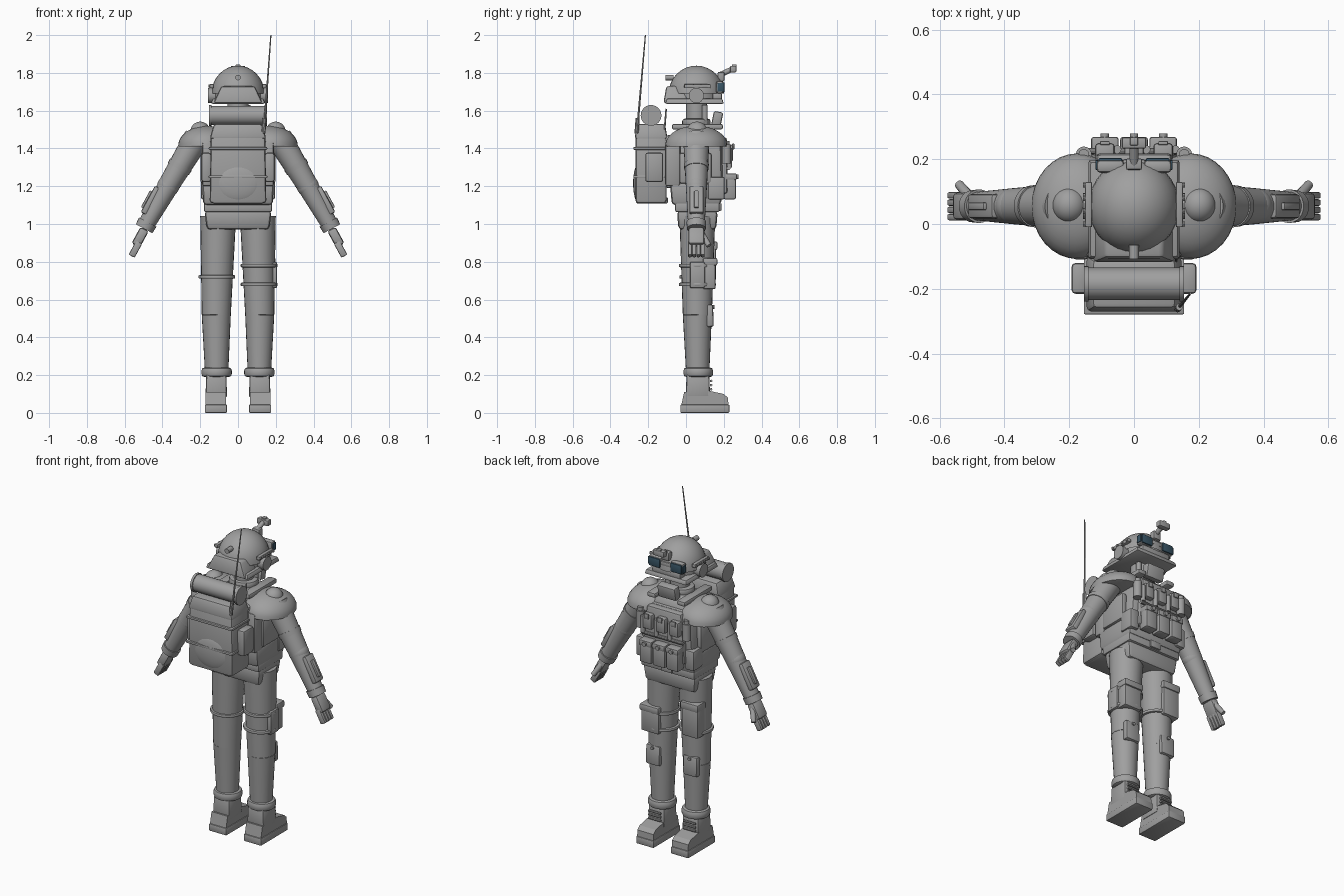
import bpy, bmesh, math
from mathutils import Vector, Matrix

cube = bpy.data.objects.get("Cube")
if cube:
    bpy.data.objects.remove(cube, do_unlink=True)


def material(name, rgb):
    m = bpy.data.materials.new(name)
    m.use_nodes = True
    m.diffuse_color = (*rgb, 1)
    m.node_tree.nodes["Principled BSDF"].inputs["Base Color"].default_value = (*rgb, 1)
    return m


GREY = material("suit grey", (0.35, 0.35, 0.35))
TEAL = material("lens teal", (0.04, 0.09, 0.13))


def finish(bm, name, mat, smooth=True):
    bmesh.ops.recalc_face_normals(bm, faces=bm.faces)
    me = bpy.data.meshes.new(name)
    bm.to_mesh(me)
    bm.free()
    ob = bpy.data.objects.new(name, me)
    bpy.context.collection.objects.link(ob)
    me.materials.append(mat)
    if smooth:
        bpy.ops.object.select_all(action='DESELECT')
        ob.select_set(True)
        bpy.context.view_layer.objects.active = ob
        bpy.ops.object.shade_smooth_by_angle(angle=math.radians(35))
    return ob


def box(name, c, size, bevel=0.008, ry=0, rx=0, top=(1, 1), mat=GREY):
    """Bevelled block; top scales its upper face."""
    bm = bmesh.new()
    bmesh.ops.create_cube(bm, size=1)
    for v in bm.verts:
        k = top if v.co.z > 0 else (1, 1)
        v.co = Vector((v.co.x * size[0] * k[0], v.co.y * size[1] * k[1], v.co.z * size[2]))
    if bevel:
        bmesh.ops.bevel(bm, geom=bm.edges[:], offset=bevel, segments=2, affect='EDGES', profile=0.5)
    m = Matrix.Translation(c) @ Matrix.Rotation(ry, 4, 'Y') @ Matrix.Rotation(rx, 4, 'X')
    bm.transform(m)
    return finish(bm, name, mat)


def rod(name, a, b, r1, r2=None, sides=24, mat=GREY):
    """Cone or cylinder from point a to point b."""
    a, b = Vector(a), Vector(b)
    bm = bmesh.new()
    bmesh.ops.create_cone(bm, cap_ends=True, segments=sides, radius1=r1,
                          radius2=r1 if r2 is None else r2, depth=(b - a).length)
    q = (b - a).to_track_quat('Z', 'Y').to_matrix().to_4x4()
    bm.transform(Matrix.Translation((a + b) / 2) @ q)
    return finish(bm, name, mat)


def ball(name, c, r, ry=0, half=False):
    """Ellipsoid, or its upper half as a closed dome."""
    bm = bmesh.new()
    bmesh.ops.create_uvsphere(bm, u_segments=32, v_segments=16, radius=1)
    if half:
        cut = bmesh.ops.bisect_plane(bm, geom=bm.verts[:] + bm.edges[:] + bm.faces[:],
                                     plane_co=(0, 0, 0), plane_no=(0, 0, 1), clear_inner=True)
        edges = [e for e in cut["geom_cut"] if isinstance(e, bmesh.types.BMEdge)]
        bmesh.ops.holes_fill(bm, edges=edges)
    bm.transform(Matrix.Translation(c) @ Matrix.Rotation(ry, 4, 'Y') @ Matrix.Diagonal((*r, 1)))
    return finish(bm, name, GREY)


def ring(name, c, rx, ry, h):
    """Rounded band around a limb."""
    bm = bmesh.new()
    bmesh.ops.create_cone(bm, cap_ends=True, segments=32, radius1=1, radius2=1, depth=1)
    bm.transform(Matrix.Translation(c) @ Matrix.Diagonal((rx, ry, h, 1)))
    rims = [e for e in bm.edges if abs(e.verts[0].co.z - e.verts[1].co.z) < 1e-5]
    bmesh.ops.bevel(bm, geom=rims, offset=h * 0.3, segments=2, affect='EDGES', profile=0.5)
    return finish(bm, name, GREY)


def prism(name, pts, x, width):
    """Side outline in y and z, extruded across x."""
    bm = bmesh.new()
    f = bm.faces.new([bm.verts.new((x - width / 2, y, z)) for y, z in pts])
    ext = bmesh.ops.extrude_face_region(bm, geom=[f])
    bmesh.ops.translate(bm, vec=(width, 0, 0),
                        verts=[v for v in ext["geom"] if isinstance(v, bmesh.types.BMVert)])
    return finish(bm, name, GREY, smooth=False)


# Legs, boots, shoulders and arms
for s, side in ((1, "left"), (-1, "right")):
    def n(part):
        return side + "_" + part
    rod(n("thigh"), (s * .115, .06, .52), (s * .105, .06, 1.04), .077, .095)
    rod(n("shin"), (s * .113, .062, .2), (s * .115, .06, .52), .061, .077)
    ring(n("boot_cuff"), (s * .113, .065, .215), .08, .078, .05)
    box(n("boot_shaft"), (s * .115, .063, .145), (.115, .13, .13), .012, top=(.92, .92))
    box(n("boot_sole"), (s * .117, .1, .022), (.118, .26, .044), .006)
    prism(n("boot_upper"), [(-.025, .04), (.225, .04), (.222, .08), (.2, .1), (.13, .115), (-.01, .11)],
          s * .117, .108)
    for z in (.125, .147, .169):
        rod(n("lace"), (s * .117 - .04, .133, z), (s * .117 + .04, .133, z), .007, sides=8)
    box(n("knee_pad"), (s * .125, .125, .515), (.095, .04, .12), .012, rx=.04)
    rod(n("knee_stud"), (s * .125, .12, .56), (s * .125, .151, .56), .01, sides=10)

    # Shoulder guard and arm
    ball(n("shoulder_guard"), (s * .175, .055, 1.42), (.142, .163, .1), s * .08, half=True)
    ring(n("shoulder_rim"), (s * .178, .055, 1.419), .138, .16, .02)
    ball(n("shoulder_cap"), (s * .2, .058, 1.49), (.052, .055, .052))
    arm_y = .055
    sh, el, wr = (s * .215, arm_y, 1.46), (s * .37, arm_y, 1.2), (s * .495, arm_y, .98)
    rod(n("upper_arm"), el, sh, .056, .07)
    ball(n("elbow"), el, (.058, .056, .062), -s * .5)
    rod(n("forearm"), wr, el, .043, .056)
    rod(n("arm_band"), (s * .302, arm_y, 1.315), (s * .316, arm_y, 1.291), .066, .064)
    rod(n("wrist_cuff"), (s * .478, arm_y, 1.01), (s * .497, arm_y, .975), .052, .05)
    tilt = -s * .5
    box(n("forearm_pad"), (s * .462, arm_y, 1.125), (.035, .075, .16), .01, ry=tilt)
    box(n("pad_bar"), (s * .482, arm_y, 1.13), (.018, .024, .1), .005, ry=tilt)
    box(n("palm"), (s * .518, arm_y, .93), (.05, .085, .1), .014, ry=tilt)
    for i in range(4):
        box(n("finger"), (s * .543, arm_y - .034 + i * .0225, .867), (.036, .021, .085), .007, ry=tilt)
    rod(n("thumb"), (s * .508, .085, .945), (s * .54, .122, .885), .017, .014, sides=12)

# Thigh pouches and their straps
for z in (.78, .68):
    ring("left_thigh_strap", (.112, .06, z), .098, .098, .018)
ring("right_thigh_strap", (-.112, .06, .72), .097, .095, .018)
box("left_thigh_pouch", (.135, .122, .735), (.12, .07, .16), .01)
box("left_pouch_flap", (.135, .128, .8), (.128, .075, .04), .008)
box("left_holster", (.19, .06, .73), (.035, .08, .14), .01)
box("right_thigh_pouch", (-.135, .122, .8), (.11, .075, .2), .01)
box("right_pouch_flap", (-.135, .126, .885), (.118, .08, .045), .008)

# Trunk
box("pelvis", (0, .06, 1.02), (.33, .2, .1), .02, top=(1.08, 1.08))
box("belt", (0, .06, 1.09), (.36, .235, .055), .01)
box("belt_buckle", (0, .18, 1.09), (.07, .015, .04), .004)
box("waist", (0, .055, 1.16), (.37, .26, .12), .02, top=(1.02, 1.08))
box("torso", (0, .055, 1.33), (.36, .28, .28), .03, top=(.85, .95))
box("chest_plate", (0, .19, 1.31), (.29, .06, .3), .015, top=(.8, .9))
box("back_plate", (0, -.08, 1.33), (.29, .06, .28), .015)
box("upper_chest", (0, .06, 1.48), (.3, .24, .09), .03, top=(.6, .7))
for s in (1, -1):
    box("flank_pouch", (s * .18, .05, 1.295), (.035, .17, .16), .01)
    box("rear_flank_pouch", (s * .165, -.07, 1.32), (.05, .08, .24), .012)
    box("shoulder_strap", (s * .1, .06, 1.515), (.055, .27, .03), .01)
    rod("flask", (s * .155, .215, 1.32), (s * .155, .215, 1.42), .024)
    rod("flask_cap", (s * .155, .215, 1.42), (s * .155, .215, 1.44), .016)
    box("side_vest_pouch", (s * .165, .16, 1.19), (.06, .09, .12), .01)

# Vest pouches in two rows
for x in (-.09, 0, .09):
    box("lower_pouch", (x, .232, 1.195), (.08, .065, .13), .01)
    box("lower_flap", (x, .234, 1.25), (.085, .07, .035), .008)
    rod("pouch_button", (x, .255, 1.25), (x, .279, 1.25), .013, sides=12)
    box("upper_pouch", (x, .222, 1.375), (.06, .055, .09), .01)
    rod("pouch_tube", (x + .038, .23, 1.3), (x + .038, .23, 1.4), .013, sides=12)
    box("pouch_tab", (x, .25, 1.41), (.03, .012, .03), .003)
rod("vest_bar", (-.14, .225, 1.295), (.14, .225, 1.295), .01, sides=10)
box("chin_unit", (0, .165, 1.555), (.12, .05, .08), .01, rx=-.2)

# Neck and head
ring("collar", (0, .055, 1.535), .085, .075, .045)
rod("neck", (0, .055, 1.5), (0, .055, 1.65), .055)
rod("breathing_tube", (.05, .1, 1.5), (.05, .1, 1.63), .015, sides=12)
rod("face", (0, .055, 1.64), (0, .055, 1.72), .125)
ball("helmet_dome", (0, .055, 1.69), (.14, .147, .148), half=True)
box("helmet_brim", (0, .045, 1.65), (.285, .31, .028), .008, top=(.95, .95))
box("neck_guard", (0, -.055, 1.685), (.26, .13, .09), .012, top=(.68, .75))
box("face_plate", (0, .165, 1.675), (.19, .05, .04), .008)
for s in (1, -1):
    rod("ear_cup", (s * .12, .055, 1.68), (s * .158, .055, 1.68), .04)
    box("helmet_rail", (s * .14, .06, 1.73), (.022, .14, .022), .005)
    for y in (0, .04, .08, .12):
        rod("rail_stud", (s * .14, y, 1.73), (s * .157, y, 1.73), .008, sides=8)
    box("goggle_frame", (s * .073, .178, 1.724), (.085, .04, .066), .012, ry=0)
    box("goggle_lens", (s * .073, .197, 1.724), (.074, .014, .054), .006, mat=TEAL)
    box("goggle_side_lens", (s * .115, .182, 1.724), (.008, .03, .045), .003, mat=TEAL)
box("goggle_bridge", (0, .19, 1.73), (.07, .02, .025), .006)
rod("rear_bolt", (0, -.065, 1.775), (0, -.108, 1.775), .015, sides=12)
box("mount_base", (0, .185, 1.78), (.05, .035, .05), .006)
rod("mount_arm", (0, .18, 1.79), (0, .245, 1.82), .014, sides=12)
box("mount_head", (0, .25, 1.82), (.075, .034, .035), .006)
box("mount_tip", (0, .255, 1.837), (.025, .025, .015), .004)

# Backpack
box("pack_body", (0, -.185, 1.29), (.3, .165, .36), .016, top=(.96, 1))
box("pack_lid", (0, -.185, 1.49), (.3, .175, .08), .014, top=(.85, .85))
box("pack_base", (0, -.18, 1.125), (.27, .17, .035), .01)
ball("pack_round_pouch", (0, -.25, 1.215), (.125, .03, .105))
for z in (1.4, 1.25):
    box("pack_strap", (0, -.19, z), (.31, .178, .014), .004)
for s in (1, -1):
    box("pack_side_pouch", (s * .168, -.168, 1.3), (.05, .095, .155), .012)
    rod("roll_end", (s * .14, -.185, 1.575), (s * .154, -.185, 1.575), .055)
rod("bed_roll", (-.145, -.185, 1.575), (.145, -.185, 1.575), .05)

# Aerials
rod("aerial_base", (.135, -.262, 1.48), (.14, -.256, 1.56), .011, sides=10)
rod("long_aerial", (.138, -.258, 1.5), (.174, -.215, 2.0), .006, .003, sides=8)
rod("short_aerial", (.13, -.115, 1.48), (.13, -.105, 1.61), .005, .004, sides=8)
